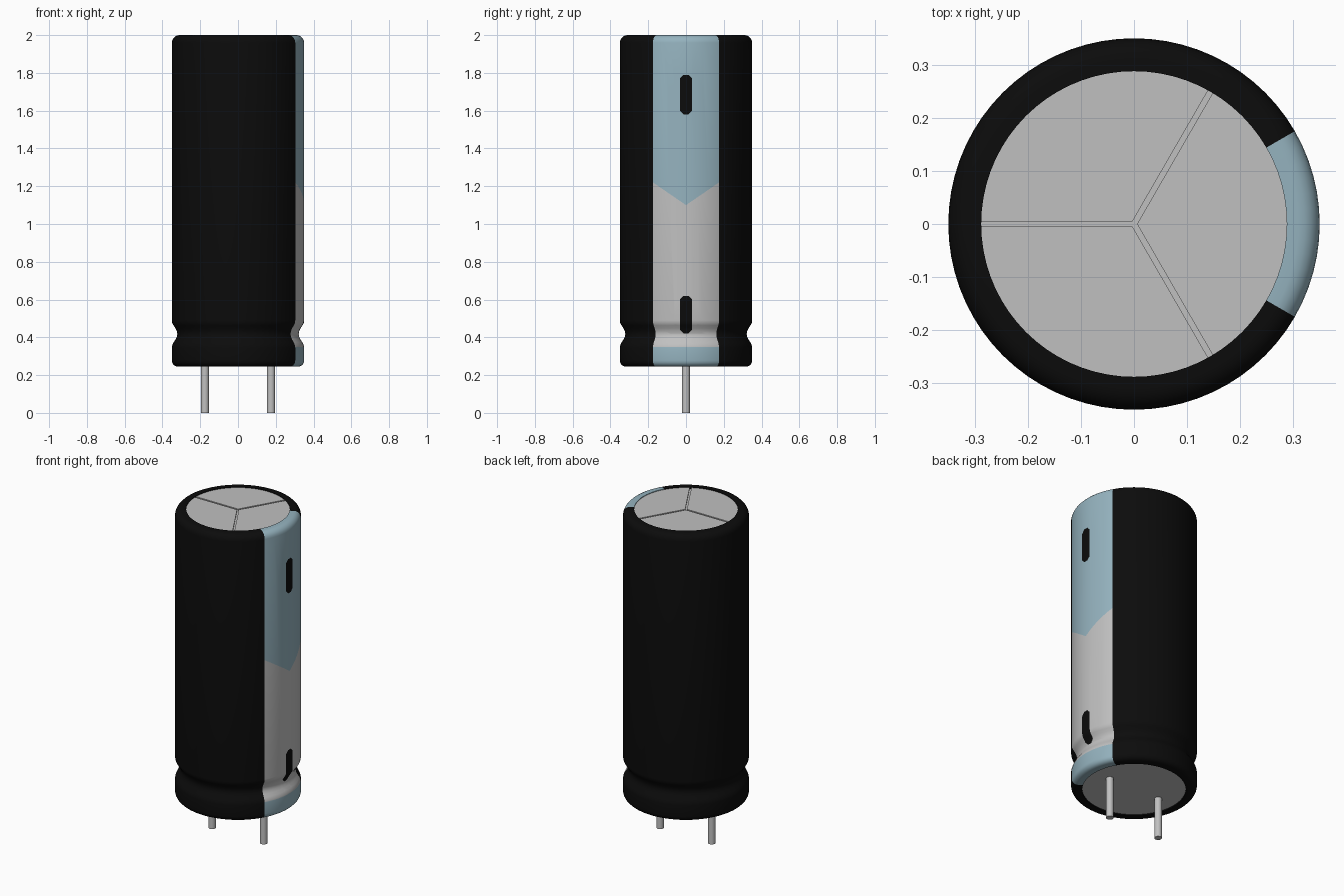
import bpy, bmesh, math
from mathutils import Vector

cube = bpy.data.objects.get("Cube")
if cube:
    bpy.data.objects.remove(cube, do_unlink=True)


def material(name, rgb, rough=0.5):
    m = bpy.data.materials.new(name)
    m.use_nodes = True
    m.diffuse_color = (*rgb, 1)
    bsdf = m.node_tree.nodes["Principled BSDF"]
    bsdf.inputs["Base Color"].default_value = (*rgb, 1)
    bsdf.inputs["Roughness"].default_value = rough
    return m


BLACK = material("black sleeve", (0.0035, 0.0035, 0.0035))
BLUE = material("pale blue print", (0.30, 0.45, 0.52))
GREY = material("light grey print", (0.53, 0.53, 0.53))
METAL = material("aluminium", (0.53, 0.53, 0.53))

SEGS = 72
STRIPE = math.radians(30)
TIP, SLOPE = 1.10, 0.12 / 0.175      # chevron between blue and grey
BAND = 0.35                          # top of the lower blue band
SLOT_W, CHAMFER = 0.0325, 0.02
SLOTS = [(0.42, 0.62), (1.58, 1.79)]


def finish(bm, name, mats, angle=35):
    bmesh.ops.recalc_face_normals(bm, faces=bm.faces)
    mesh = bpy.data.meshes.new(name)
    bm.to_mesh(mesh)
    bm.free()
    for m in mats:
        mesh.materials.append(m)
    ob = bpy.data.objects.new(name, mesh)
    bpy.context.collection.objects.link(ob)
    bpy.ops.object.select_all(action='DESELECT')
    ob.select_set(True)
    bpy.context.view_layer.objects.active = ob
    bpy.ops.object.shade_smooth_by_angle(angle=math.radians(angle))
    return ob


def arc(cr, cz, rad, a0, a1, n=5):
    return [(cr + rad * math.cos(math.radians(a0 + (a1 - a0) * i / n)),
             cz + rad * math.sin(math.radians(a0 + (a1 - a0) * i / n)))
            for i in range(n + 1)]


# Sleeve: lathed profile with rounded rims and a crimp groove
profile = [(0.288, 0.262), (0.288, 0.245)]
profile += arc(0.318, 0.277, 0.032, -90, 0)
profile += [(0.35, 0.345), (0.348, 0.358), (0.341, 0.373), (0.331, 0.388),
            (0.324, 0.403), (0.321, 0.418), (0.324, 0.433), (0.331, 0.448),
            (0.341, 0.463), (0.348, 0.475), (0.35, 0.49)]
profile += arc(0.31, 1.96, 0.04, 0, 90)
profile += [(0.288, 2.0), (0.288, 1.985)]

bm = bmesh.new()
rings = []
for r, z in profile:
    rings.append([bm.verts.new((r * math.cos(math.tau * i / SEGS),
                                r * math.sin(math.tau * i / SEGS), z))
                  for i in range(SEGS)])
for low, high in zip(rings, rings[1:]):
    for i in range(SEGS):
        j = (i + 1) % SEGS
        bm.faces.new((low[i], low[j], high[j], high[i]))


def cut(co, no, keep):
    """Slice the faces of the stripe chosen by keep(centre)."""
    faces = [f for f in bm.faces if f.calc_center_median().x > 0.2
             and keep(f.calc_center_median())]
    geom = set(faces)
    for f in faces:
        geom.update(f.edges)
        geom.update(f.verts)
    bmesh.ops.bisect_plane(bm, geom=list(geom), dist=1e-6,
                           plane_co=co, plane_no=no)


def in_stripe(c):
    return abs(math.atan2(c.y, c.x)) < STRIPE


# Cut the colour boundaries of the printed stripe
cut((0, 0, BAND), (0, 0, 1), lambda c: in_stripe(c) and 0.3 < c.z < 0.4)
for s in (-1, 1):
    cut((0, 0, TIP), (0, -s * SLOPE, 1),
        lambda c: in_stripe(c) and c.y * s > 0 and 0.49 < c.z < 1.96)
for z0, z1 in SLOTS:
    def near(c):
        return abs(c.y) < 0.07 and z0 - 0.04 < c.z < z1 + 0.04

    def column(c):
        return abs(c.y) < 0.07 and 0.3 < c.z < 1.96
    for z in (z0, z1):
        cut((0, 0, z), (0, 0, 1), column)
    for s in (-1, 1):
        cut((0, s * SLOT_W, 0), (0, 1, 0), near)
        for z, d in ((z0, 1), (z1, -1)):
            cut((0, s * SLOT_W, z + d * CHAMFER), (0, s, -d), near)


def in_slot(c):
    y = abs(c.y)
    return any(y < SLOT_W and z0 < c.z < z1
               and y - SLOT_W + CHAMFER < min(c.z - z0, z1 - c.z)
               for z0, z1 in SLOTS)


for f in bm.faces:
    c = f.calc_center_median()
    if not in_stripe(c) or in_slot(c):
        f.material_index = 0
    elif c.z < BAND or c.z > TIP + SLOPE * abs(c.y):
        f.material_index = 1
    else:
        f.material_index = 2
finish(bm, "sleeve", [BLACK, BLUE, GREY])


def cylinder(name, r, z0, z1, x=0, segs=SEGS):
    b = bmesh.new()
    bmesh.ops.create_cone(b, cap_ends=True, segments=segs, radius1=r,
                          radius2=r, depth=z1 - z0)
    bmesh.ops.translate(b, verts=b.verts, vec=(x, 0, (z0 + z1) / 2))
    return finish(b, name, [METAL])


# Metal core seen at both ends
cylinder("can_core", 0.289, 0.252, 1.988)

# Three raised lid panels separated by thin vent grooves
GAP, LID_R = 0.005, 0.289
half = math.radians(60) - math.asin(GAP / LID_R)
for k in range(3):
    turn = k * math.tau / 3
    pts = [(GAP / math.sin(math.radians(60)), 0)]
    pts += [(LID_R, half * (2 * i / 24 - 1)) for i in range(25)]
    b = bmesh.new()
    base = b.faces.new([b.verts.new((r * math.cos(a + turn),
                                     r * math.sin(a + turn), 1.987))
                        for r, a in pts])
    top = bmesh.ops.extrude_face_region(b, geom=[base])["geom"]
    bmesh.ops.translate(b, vec=Vector((0, 0, 0.009)),
                        verts=[v for v in top if isinstance(v, bmesh.types.BMVert)])
    finish(b, f"lid_panel_{k + 1}", [METAL])

# Wire leads
for side, x in (("left", 0.175), ("right", -0.175)):
    cylinder(f"{side}_lead", 0.021, 0.0, 0.27, x, 24)
